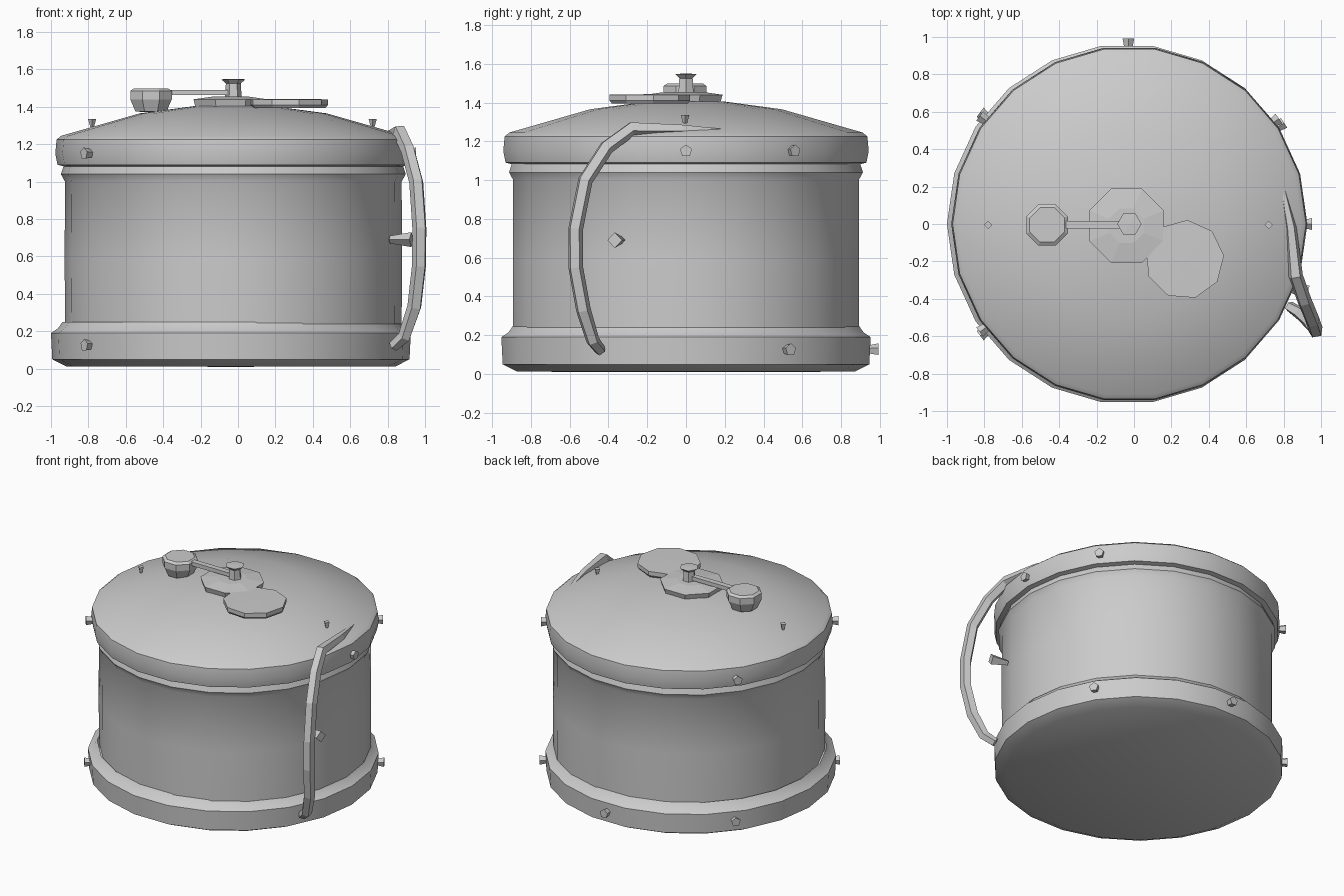
import bpy, bmesh
from math import sin, cos, pi, radians
from mathutils import Vector, Matrix

if "Cube" in bpy.data.objects:
    bpy.data.objects.remove(bpy.data.objects["Cube"])


def finish(name, bm, smooth=None):
    bmesh.ops.remove_doubles(bm, verts=bm.verts, dist=1e-5)
    bmesh.ops.recalc_face_normals(bm, faces=bm.faces)
    me = bpy.data.meshes.new(name)
    bm.to_mesh(me)
    bm.free()
    ob = bpy.data.objects.new(name, me)
    bpy.context.collection.objects.link(ob)
    if smooth:
        bpy.ops.object.select_all(action='DESELECT')
        bpy.context.view_layer.objects.active = ob
        ob.select_set(True)
        bpy.ops.object.shade_smooth_by_angle(angle=radians(smooth))
    return ob


def lathe(name, profile, center=(0, 0), n=22, smooth=None, turn=0.0):
    """Spin (radius, z) pairs around a vertical axis; radius 0 closes the end."""
    bm = bmesh.new()
    rings = []
    for r, z in profile:
        rings.append([bm.verts.new((center[0] + r * cos(turn + 2 * pi * i / n),
                                    center[1] + r * sin(turn + 2 * pi * i / n), z))
                      for i in range(n if r > 0 else 1)])
    for a, b in zip(rings, rings[1:]):
        for i in range(n):
            j = (i + 1) % n
            quad = [a[i % len(a)], a[j % len(a)], b[j % len(b)], b[i % len(b)]]
            bm.faces.new(list(dict.fromkeys(quad)))
    return finish(name, bm, smooth)


def tube(name, points, radii, n=4, smooth=None):
    """Sweep an n-sided section along a path with a radius at every point."""
    bm = bmesh.new()
    pts = [Vector(p) for p in points]
    rings = []
    for k, p in enumerate(pts):
        t = (pts[min(k + 1, len(pts) - 1)] - pts[max(k - 1, 0)]).normalized()
        u = t.cross(Vector((1, 0.2, 0.05))).normalized()
        v = t.cross(u)
        rings.append([bm.verts.new(p + radii[k] * (u * cos(2 * pi * (i + .5) / n)
                                                   + v * sin(2 * pi * (i + .5) / n)))
                      for i in range(n)])
    for a, b in zip(rings, rings[1:]):
        for i in range(n):
            j = (i + 1) % n
            bm.faces.new((a[i], a[j], b[j], b[i]))
    bm.faces.new(rings[0])
    bm.faces.new(rings[-1])
    return finish(name, bm, smooth)


def stud(name, pos, direction, r1, r2, depth, n=5):
    bm = bmesh.new()
    rot = Vector(direction).to_track_quat('Z', 'Y').to_matrix().to_4x4()
    bmesh.ops.create_cone(bm, cap_ends=True, segments=n, radius1=r1, radius2=r2,
                          depth=depth, matrix=Matrix.Translation(pos) @ rot)
    return finish(name, bm)


CX = -0.03

# Drum: base band, wall and domed lid
lathe("base_band", [(0, 0.01), (0.88, 0.012), (0.955, 0.05), (0.962, 0.19),
                    (0.925, 0.215), (0.9, 0.25)], (-0.038, 0), smooth=35)
lathe("drum_wall", [(0.9, 0.24), (0.902, 0.6), (0.9, 1.0), (0.922, 1.04),
                    (0.905, 1.09)], (CX + .005, 0), smooth=35)
lathe("domed_lid", [(0.9, 1.08), (0.94, 1.09), (0.952, 1.15), (0.945, 1.225),
                    (0.92, 1.245), (0.5, 1.365), (0.2, 1.405), (0, 1.415)],
      (CX + .005, 0), smooth=35)

# Overlapping hatch plates on the lid
lathe("hatch_plate", [(0, 1.39), (0.2, 1.39), (0.215, 1.44), (0.1, 1.455), (0, 1.455)],
      (-0.04, -0.01), n=8, turn=pi / 8)
lathe("swivel_cover", [(0, 1.395), (0.2, 1.395), (0.212, 1.41), (0.212, 1.44), (0, 1.443)],
      (0.27, -0.19), n=9, turn=0.1)

# Pivot post, arm and end knob
lathe("pivot_post", [(0, 1.44), (0.045, 1.44), (0.04, 1.525), (0.065, 1.547), (0, 1.55)],
      (-0.025, 0), n=6)
bm = bmesh.new()
bmesh.ops.create_cube(bm, size=1, matrix=Matrix.Translation((-0.22, -0.005, 1.477))
                      @ Matrix.Diagonal((0.4, 0.04, 0.028, 1)))
finish("pivot_arm", bm)
lathe("arm_knob", [(0, 1.37), (0.09, 1.375), (0.12, 1.44), (0.12, 1.485), (0.1, 1.498),
                   (0, 1.498)], (-0.465, -0.005), n=8, turn=pi / 8)

# Side pipe running from the lid down to the base
tube("side_pipe", [(0.79, 0.22, 1.25), (0.84, -0.02, 1.26), (0.865, -0.28, 1.265),
                   (0.91, -0.41, 1.17), (0.955, -0.52, 1.0), (0.972, -0.57, 0.75),
                   (0.97, -0.57, 0.55), (0.945, -0.53, 0.33), (0.89, -0.48, 0.17),
                   (0.83, -0.44, 0.12)],
     [0.012, 0.03] + [0.04] * 6 + [0.036, 0.03], n=5)

# Bracket holding the pipe to the wall
stud("pipe_bracket", (0.87, -0.35, 0.69), (1, -0.3, 0), 0.02, 0.04, 0.12, n=4)

# Rivets around both bands
for band, z, radius, angles in (("lid", 1.15, 0.955, (0, 35, 144, 216)),
                                ("base", 0.125, 0.965, (33, 90, 143, 217))):
    for i, a in enumerate(angles):
        d = Vector((cos(radians(a)), sin(radians(a)), 0))
        stud(f"{band}_rivet_{i}", Vector((CX, 0, z)) + d * radius, d, 0.022, 0.033, 0.055)

# Small spikes on the lid slope
for side, x in (("left", -0.78), ("right", 0.72)):
    stud(f"lid_spike_{side}", (x, -0.005, 1.31), (0, 0, 1), 0.008, 0.022, 0.05, n=4)
